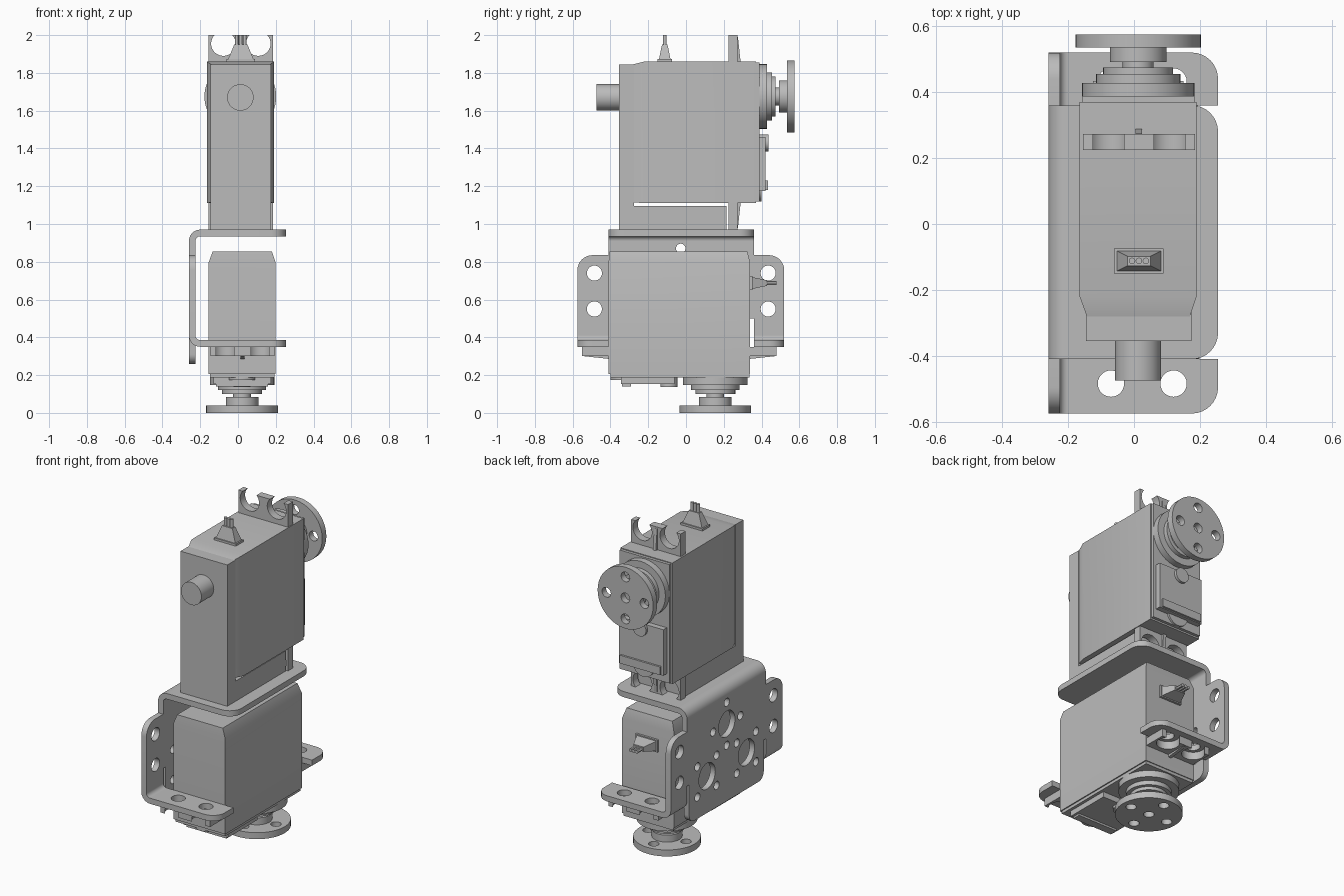
import bpy, bmesh
from math import sin, cos, pi, radians
from mathutils import Matrix, Vector

cube = bpy.data.objects.get("Cube")
if cube:
    bpy.data.objects.remove(cube, do_unlink=True)

grey = bpy.data.materials.new("plain_grey")
grey.use_nodes = True
TONE = (0.5, 0.5, 0.5, 1)
grey.diffuse_color = TONE
grey.node_tree.nodes["Principled BSDF"].inputs["Base Color"].default_value = TONE

parts = []
# Columns give the world directions of outline u, outline v and thickness
AXES = {"x": ((0, 1, 0), (0, 0, 1), (1, 0, 0)),
        "y": ((1, 0, 0), (0, 0, 1), (0, -1, 0)),
        "z": ((1, 0, 0), (0, 1, 0), (0, 0, 1))}


def finish(name, bm, place):
    mesh = bpy.data.meshes.new(name)
    bmesh.ops.remove_doubles(bm, verts=bm.verts, dist=1e-5)
    bmesh.ops.recalc_face_normals(bm, faces=bm.faces)
    bm.to_mesh(mesh)
    bm.free()
    mesh.transform(place)
    mesh.materials.append(grey)
    ob = bpy.data.objects.new(name, mesh)
    bpy.context.collection.objects.link(ob)
    parts.append(ob)


def arc(u, v, r, a0=0, a1=360, n=40):
    steps = n if abs(a1 - a0) >= 360 else n + 1
    angles = [radians(a0 + (a1 - a0) * i / n) for i in range(steps)]
    return [(u + r * cos(a), v + r * sin(a)) for a in angles]


def rounded(points):
    """Outline whose points may carry a radius for a square corner."""
    out = []
    for i, p in enumerate(points):
        c = Vector(p[:2])
        if len(p) < 3:
            out.append(c)
            continue
        a = (Vector(points[i - 1][:2]) - c).normalized() * p[2]
        b = (Vector(points[(i + 1) % len(points)][:2]) - c).normalized() * p[2]
        for k in range(9):
            t = k * pi / 16
            out.append(c + a * (1 - sin(t)) + b * (1 - cos(t)))
    return out


def plate(name, axis, lo, hi, outline, holes=(), place=Matrix()):
    """Flat outline with holes, thickened from lo to hi along an axis."""
    curve = bpy.data.curves.new(name, "CURVE")
    curve.dimensions = "2D"
    curve.fill_mode = "BOTH"
    curve.extrude = (hi - lo) / 2
    for loop in [outline] + [arc(*h, n=28) for h in holes]:
        s = curve.splines.new("POLY")
        s.points.add(len(loop) - 1)
        for q, p in zip(s.points, loop):
            q.co = (p[0], p[1], 0, 1)
        s.use_cyclic_u = True
    temp = bpy.data.objects.new(name + "_outline", curve)
    bpy.context.collection.objects.link(temp)
    graph = bpy.context.evaluated_depsgraph_get()
    mesh = bpy.data.meshes.new_from_object(temp.evaluated_get(graph))
    bm = bmesh.new()
    bm.from_mesh(mesh)
    bpy.data.objects.remove(temp, do_unlink=True)
    bpy.data.curves.remove(curve)
    bpy.data.meshes.remove(mesh)
    turn = Matrix(AXES[axis]).transposed().to_4x4()
    mid = Vector([(lo + hi) / 2 if a == axis else 0 for a in "xyz"])
    finish(name, bm, place @ Matrix.Translation(mid) @ turn)


def loft(name, axis, rings, place):
    """Solid through rectangles (position, u0, u1, v0, v1)."""
    bm = bmesh.new()
    last = None
    for w, u0, u1, v0, v1 in rings:
        corners = [(u0, v0), (u1, v0), (u1, v1), (u0, v1)]
        ring = [bm.verts.new((u, w, v) if axis == "y" else (u, v, w)) for u, v in corners]
        if last:
            for i in range(4):
                j = (i + 1) % 4
                bm.faces.new((last[i], last[j], ring[j], ring[i]))
        else:
            bm.faces.new(ring)
        last = ring
    bm.faces.new(last)
    finish(name, bm, place)


CX, CZ = 0.0125, 1.675    # output shaft centre


def servo(tag, place):
    # Case with chamfered rim, and its rear cover
    loft(tag + "_case", "y", [(-0.28, -0.143, 0.17, 1.115, 1.845),
                              (-0.22, -0.165, 0.19, 1.11, 1.86),
                              (0.37, -0.165, 0.19, 1.11, 1.86)], place)
    loft(tag + "_cover", "y", [(0.37, -0.158, 0.183, 1.12, 1.855),
                               (0.388, -0.158, 0.183, 1.12, 1.855)], place)
    # Stepped output shaft and hub
    steps = [(0.388, 0.428, 0.171), (0.428, 0.455, 0.128), (0.455, 0.475, 0.106),
             (0.475, 0.492, 0.047), (0.492, 0.535, 0.086)]
    for i, (lo, hi, r) in enumerate(steps):
        plate(f"{tag}_shaft_step_{i}", "y", lo, hi, arc(CX, CZ, r), place=place)
    # Round horn with five holes
    holes = [(CX, CZ, 0.03)] + [(*arc(CX, CZ, 0.13, n=4)[k], 0.03) for k in range(4)]
    plate(tag + "_horn", "y", 0.535, 0.575, arc(CX, CZ, 0.19, n=56), holes, place)
    # Raised cover panel with round bosses
    plate(tag + "_panel", "y", 0.388, 0.422,
          [(-0.14, 1.175), (0.165, 1.175), (0.165, 1.46), (-0.14, 1.46)], place=place)
    plate(tag + "_panel_step", "y", 0.388, 0.434,
          [(-0.125, 1.18), (0.15, 1.18), (0.15, 1.23), (-0.125, 1.23)], place=place)
    plate(tag + "_upper_boss", "y", 0.388, 0.438, arc(CX, 1.43, 0.045), place=place)
    plate(tag + "_lower_boss", "y", 0.388, 0.4, arc(CX, 1.19, 0.07), place=place)
    # Slotted mounting ears at both ends, with a thin rib each
    for end, flip in (("top", False), ("bottom", True)):
        def z(points):
            return [(p[0], 2.97 - p[1]) if flip else p for p in points]
        left = arc(-0.0775, 1.955, 0.065, 136, 404, 24)
        right = arc(0.1075, 1.955, 0.065, 136, 404, 24)
        ear = [(0.185, 2.0), (0.185, 1.85), (-0.155, 1.85), (-0.155, 2.0)] + left + right
        plate(f"{tag}_{end}_ear", "y", 0.225, 0.273, z(ear), place=place)
        rib = z([(0.27, 1.85), (0.29, 1.85), (0.275, 1.99), (0.27, 1.99)])
        plate(f"{tag}_{end}_rib", "x", 0.005, 0.025, rib, place=place)
    # Cable outlet with three leads
    loft(tag + "_cable_base", "z", [(1.855, -0.06, 0.09, -0.15, -0.075),
                                    (1.873, -0.06, 0.09, -0.15, -0.075)], place)
    loft(tag + "_cable_boot", "z", [(1.873, -0.052, 0.082, -0.143, -0.082),
                                    (1.95, -0.02, 0.05, -0.127, -0.098)], place)
    for i in range(3):
        plate(f"{tag}_lead_{i}", "z", 1.94, 2.0,
              arc(-0.006 + 0.021 * i, -0.112, 0.01, n=12), place=place)


servo("upper_servo", Matrix())
servo("lower_servo", Matrix.Translation((0.009, -1.52, 0.575)) @ Matrix.Rotation(-pi / 2, 4, "X"))

# Upright frame under the upper servo, with its idler pin
plate("upper_frame", "x", -0.145, 0.175,
      [(-0.355, 0.97), (0.215, 0.97), (0.215, 1.095), (-0.275, 1.095),
       (-0.275, 1.845), (-0.355, 1.845)])
plate("idler_pin", "y", -0.475, -0.35, arc(0.0125, 1.67, 0.07))

# Bracket web: middle panel, two wings and all the holes
web = rounded([(-0.39, 0.26, 0.05), (0.34, 0.26, 0.05), (0.34, 0.5), (0.36, 0.5),
               (0.36, 0.41), (0.52, 0.41), (0.52, 0.835, 0.08), (0.36, 0.835),
               (0.36, 0.91), (-0.41, 0.91), (-0.41, 0.835), (-0.575, 0.835, 0.08),
               (-0.575, 0.41), (-0.41, 0.41), (-0.41, 0.5), (-0.39, 0.5)])
holes = [(y, z, 0.04) for y in (-0.485, 0.435) for z in (0.55, 0.74)]
for y, z, turn in ((-0.028, 0.738, 0), (-0.22, 0.488, 45), (0.165, 0.488, 45)):
    holes.append((y, z, 0.08))
    holes += [(*p, 0.025) for p in arc(y, z, 0.133, turn, turn + 360, 4)]
plate("bracket_web", "x", -0.26, -0.225, web, holes)


def bend(z, start):
    return arc(-0.2, z, 0.06, start, start + 90, 10) + arc(-0.2, z, 0.025, start + 90, start, 10)


# Bracket top flange
plate("bracket_top_bend", "y", -0.41, 0.36, bend(0.91, 90))
plate("bracket_top_flange", "z", 0.935, 0.97,
      rounded([(-0.2, -0.41), (0.255, -0.41, 0.08), (0.255, 0.36, 0.08), (-0.2, 0.36)]))

# Bracket lower flanges, front and back
for side, inner, outer in (("front", -0.41, -0.575), ("back", 0.36, 0.52)):
    plate(side + "_lower_bend", "y", min(inner, outer), max(inner, outer), bend(0.41, 180))
    y = inner + (outer - inner) * 0.45
    plate(side + "_lower_flange", "z", 0.35, 0.385,
          rounded([(-0.2, inner), (0.255, inner), (0.255, outer, 0.08), (-0.2, outer)]),
          [(-0.07, y, 0.04), (0.12, y, 0.04)])

# Smooth the round parts, keep edges sharp
bpy.ops.object.select_all(action="DESELECT")
for ob in parts:
    ob.select_set(True)
bpy.context.view_layer.objects.active = parts[0]
bpy.ops.object.shade_smooth_by_angle(angle=radians(30))
